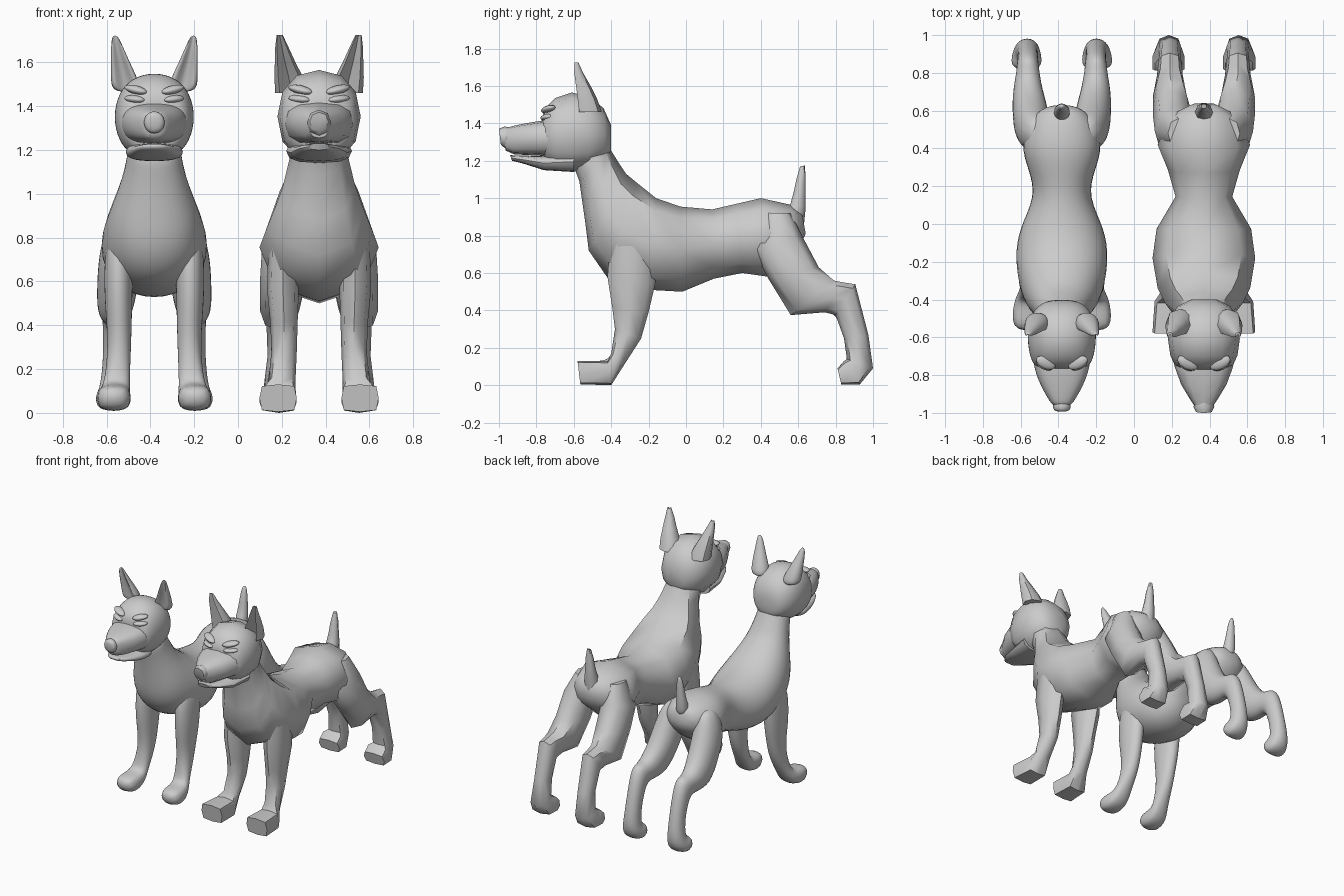
import bpy, bmesh, math
from mathutils import Vector


def power(v, e):
    return math.copysign(abs(v) ** e, v) if abs(v) > 1e-6 else 0.0


def ring(ya, za, yb, zb, w, xc=0.0, e=0.9, sides=8, dent=0.0):
    """Oval section spanning two side-view points, with half width w."""
    a, b = Vector((xc, ya, za)), Vector((xc, yb, zb))
    c, h = (a + b) / 2, (a - b) / 2
    pts = []
    for i in range(sides):
        t = 2 * math.pi * i / sides
        k = -dent if i == 0 and dent else power(math.cos(t), e)
        pts.append(c + h * k + Vector((w * power(math.sin(t), e), 0, 0)))
    return pts


def loft(name, rows, origin, smooth, side=1, **kw):
    bm = bmesh.new()
    loops = []
    for r in rows:
        opts = dict(kw)
        if len(r) > 5:
            opts['xc'] = r[5]
        if len(r) > 6:
            opts['e'] = r[6]
        loops.append([bm.verts.new((p.x * side + origin, p.y, p.z)) for p in ring(*r[:5], **opts)])
    n = len(loops[0])
    for p, q in zip(loops, loops[1:]):
        for i in range(n):
            j = (i + 1) % n
            bm.faces.new((p[i], p[j], q[j], q[i]))
    bm.faces.new(loops[0])
    bm.faces.new(loops[-1])
    bmesh.ops.recalc_face_normals(bm, faces=bm.faces)
    me = bpy.data.meshes.new(name)
    bm.to_mesh(me)
    bm.free()
    ob = bpy.data.objects.new(name, me)
    bpy.context.collection.objects.link(ob)
    finish(ob, smooth)
    return ob


def finish(ob, smooth):
    bpy.ops.object.select_all(action='DESELECT')
    bpy.context.view_layer.objects.active = ob
    ob.select_set(True)
    if smooth:
        m = ob.modifiers.new("subdivision", 'SUBSURF')
        m.levels = m.render_levels = 2
        bpy.ops.object.shade_smooth()
    else:
        bpy.ops.object.shade_smooth_by_angle(angle=math.radians(50))


def lid(name, loc, size, tilt, smooth):
    bpy.ops.mesh.primitive_uv_sphere_add(segments=10, ring_count=6, location=loc, rotation=tilt)
    ob = bpy.context.object
    ob.name = name
    ob.scale = size
    finish(ob, smooth)


# section rows: side-view point A (y, z), point B (y, z), half width, [x centre, roundness]
TORSO = [(.64, .81, .62, .92, .07), (.60, .72, .56, .965, .17), (.44, .58, .40, 1.0, .245),
         (.30, .60, .27, .97, .19), (.15, .57, .14, .94, .15), (-.02, .50, -.03, .955, .25),
         (-.20, .51, -.16, 1.0, .272), (-.42, .575, -.26, 1.08, .245), (-.52, .72, -.32, 1.13, .205),
         (-.54, .88, -.36, 1.19, .165), (-.57, 1.09, -.41, 1.27, .13), (-.60, 1.17, -.46, 1.38, .13)]
SKULL = [(-.40, 1.25, -.40, 1.39, .07), (-.43, 1.20, -.44, 1.48, .14), (-.52, 1.155, -.51, 1.54, .185),
         (-.61, 1.14, -.61, 1.565, .19), (-.69, 1.15, -.70, 1.535, .178), (-.74, 1.18, -.755, 1.48, .155),
         (-.76, 1.22, -.77, 1.42, .12)]
MUZZLE = [(-.62, 1.22, -.66, 1.42, .165), (-.74, 1.225, -.77, 1.415, .155), (-.84, 1.23, -.86, 1.40, .12),
          (-.92, 1.235, -.93, 1.385, .075), (-.965, 1.255, -.975, 1.37, .045)]
JAW = [(-.60, 1.14, -.60, 1.25, .15), (-.76, 1.15, -.76, 1.225, .13), (-.87, 1.185, -.88, 1.228, .09),
       (-.93, 1.20, -.94, 1.23, .045)]
NOSE = [(-.935, 1.28, -.935, 1.378, .045), (-.965, 1.265, -.97, 1.383, .055),
        (-.99, 1.285, -1.0, 1.372, .042)]
EAR = [(-.59, 1.46, -.45, 1.46, .075, .125), (-.595, 1.53, -.475, 1.53, .066, .138),
       (-.60, 1.60, -.51, 1.60, .047, .155), (-.605, 1.67, -.55, 1.67, .030, .170),
       (-.60, 1.725, -.575, 1.725, .014, .180)]
FRONT_LEG = [(-.40, .84, -.14, .86, .07, .16), (-.42, .58, -.165, .54, .072, .165),
             (-.395, .42, -.20, .39, .062, .16), (-.38, .30, -.24, .25, .058, .16),
             (-.40, .17, -.33, .11, .062, .17), (-.42, .13, -.40, 0, .078, .183, .5),
             (-.58, .13, -.565, .005, .085, .187, .4)]
HIND_LEG = [(.40, .92, .56, .92, .06, .13), (.36, .72, .62, .80, .105, .155),
            (.44, .57, .71, .63, .105, .165), (.56, .375, .79, .56, .09, .18),
            (.74, .39, .84, .55, .068, .18), (.80, .375, .905, .54, .062, .18),
            (.845, .25, .975, .27, .055, .18), (.86, .14, 1.0, .09, .068, .185),
            (.845, .13, .93, .005, .085, .187, .5), (.81, .09, .83, .005, .085, .187, .5)]
TAIL = [(.53, .92, .63, .85, .05), (.56, .975, .64, .95, .045), (.575, 1.03, .64, 1.03, .035),
        (.59, 1.10, .64, 1.11, .028), (.61, 1.17, .635, 1.175, .014)]

for kind, cx, smooth in (("smooth", -.382, True), ("faceted", .37, False)):
    def part(name, rows, **kw):
        loft(f"{kind}_dog_{name}", rows, cx, smooth, **kw)

    # trunk with neck, head and tail
    part("body", TORSO)
    part("skull", SKULL, sides=12)
    part("muzzle", MUZZLE, e=.75, sides=12)
    part("jaw", JAW, e=.75, sides=12)
    part("nose", NOSE)
    part("tail", TAIL)

    # paired parts
    for label, s in (("left", 1), ("right", -1)):
        part(f"{label}_front_leg", FRONT_LEG, side=s)
        part(f"{label}_hind_leg", HIND_LEG, side=s)
        part(f"{label}_ear", EAR, side=s, dent=.35)
        # brow and lower lid around a narrow eye slit
        lid(f"{kind}_dog_{label}_brow", (cx + s * .085, -.735, 1.475), (.062, .035, .02),
            (0, s * -.22, s * .45), smooth)
        lid(f"{kind}_dog_{label}_lower_lid", (cx + s * .09, -.742, 1.432), (.055, .032, .018),
            (0, s * -.1, s * .45), smooth)
